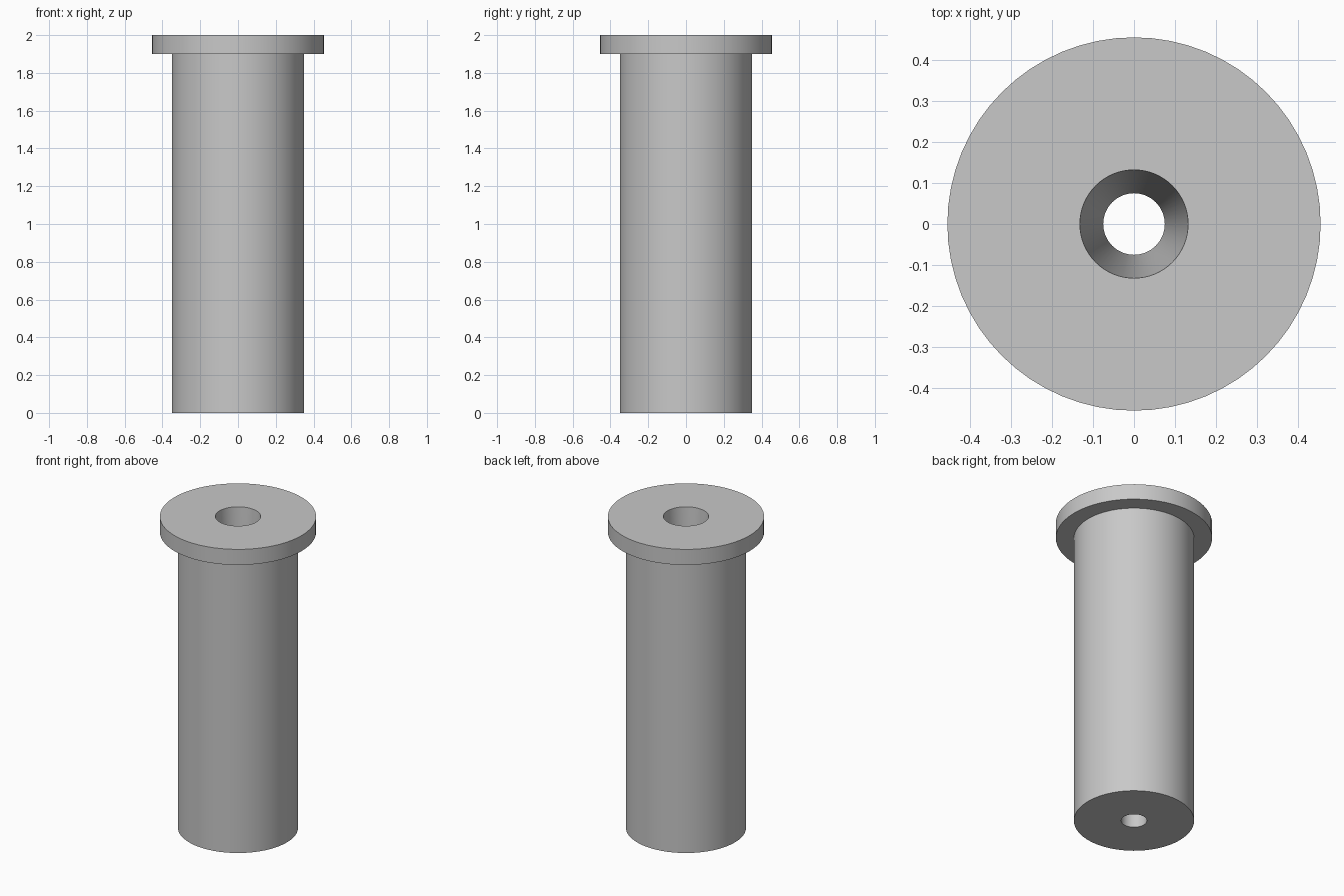
import bpy
import bmesh
from math import cos, sin, tau, radians

cube = bpy.data.objects.get("Cube")
if cube:
    bpy.data.objects.remove(cube, do_unlink=True)

SEGMENTS = 64


def make_material(name, colour):
    mat = bpy.data.materials.new(name)
    mat.use_nodes = True
    mat.diffuse_color = colour
    mat.node_tree.nodes["Principled BSDF"].inputs["Base Color"].default_value = colour
    return mat


def lathe(name, profile, mat):
    """Revolve a closed (radius, height) profile around the z axis."""
    bm = bmesh.new()
    rings = []
    for i in range(SEGMENTS):
        a = tau * i / SEGMENTS
        rings.append([bm.verts.new((r * cos(a), r * sin(a), z)) for r, z in profile])
    count = len(profile)
    for i, ring in enumerate(rings):
        following = rings[(i + 1) % SEGMENTS]
        for j in range(count):
            k = (j + 1) % count
            bm.faces.new((ring[j], following[j], following[k], ring[k]))
    bmesh.ops.recalc_face_normals(bm, faces=bm.faces)
    mesh = bpy.data.meshes.new(name)
    bm.to_mesh(mesh)
    bm.free()
    mesh.materials.append(mat)
    obj = bpy.data.objects.new(name, mesh)
    bpy.context.collection.objects.link(obj)
    bpy.ops.object.select_all(action="DESELECT")
    obj.select_set(True)
    bpy.context.view_layer.objects.active = obj
    bpy.ops.object.shade_smooth_by_angle(angle=radians(30))
    return obj


grey = make_material("plain grey", (0.58, 0.58, 0.58, 1))

# Flanged sleeve: barrel, collar, and a bore that widens towards the top
sleeve_profile = [
    (0.075, 0), (0.35, 0),           # bottom face
    (0.35, 1.9), (0.455, 1.9),       # barrel and underside of the collar
    (0.455, 2), (0.132, 2),          # collar rim and top face
    (0.075, 1.0),                    # tapered upper bore, straight below
]
lathe("flanged_sleeve", sleeve_profile, grey)
